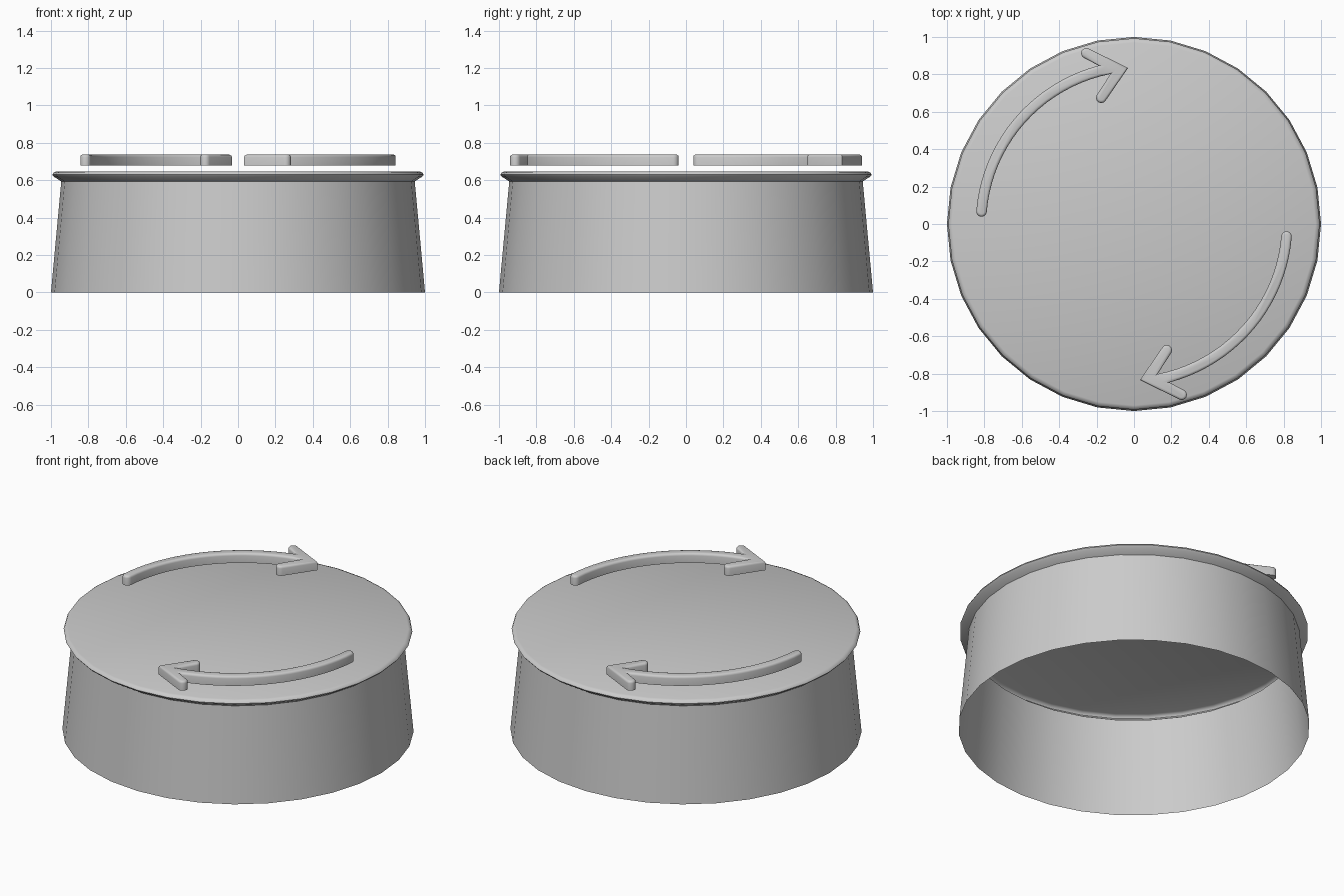
import bpy, bmesh, math
from mathutils import Vector, Matrix

if "Cube" in bpy.data.objects:
    bpy.data.objects.remove(bpy.data.objects["Cube"])


def finish(bm, name, angle):
    bmesh.ops.recalc_face_normals(bm, faces=bm.faces)
    mesh = bpy.data.meshes.new(name)
    bm.to_mesh(mesh)
    bm.free()
    obj = bpy.data.objects.new(name, mesh)
    bpy.context.collection.objects.link(obj)
    bpy.ops.object.select_all(action='DESELECT')
    obj.select_set(True)
    bpy.context.view_layer.objects.active = obj
    bpy.ops.object.shade_smooth_by_angle(angle=math.radians(angle))
    return obj


def lathe(name, profile, cap_top=False, n=32, angle=40):
    bm = bmesh.new()
    rings = [[bm.verts.new((r * math.cos(i * math.tau / n), r * math.sin(i * math.tau / n), z))
              for i in range(n)] for r, z in profile]
    for a, b in zip(rings, rings[1:]):
        for i in range(n):
            j = (i + 1) % n
            bm.faces.new((a[i], a[j], b[j], b[i]))
    if cap_top:
        bm.faces.new(rings[-1])
    ob = finish(bm, name, angle)
    # an open shell needs its normals pointing away from the axis
    f = ob.data.polygons[0]
    if f.normal.dot(Vector((f.center.x, f.center.y, 0))) < 0:
        ob.data.flip_normals()
    return ob


# Tapered open wall and flared lid shell
lathe("cap_wall", [(1.0, 0.0), (0.945, 0.593)])
lathe("cap_lid", [(0.945, 0.593), (0.984, 0.618), (0.993, 0.629),
                  (0.987, 0.640), (0.970, 0.647)], cap_top=True)

HALF = 0.028          # half the stroke width of the arrows
Z0, Z1 = 0.678, 0.737


def polar(r, deg):
    return Vector((math.cos(math.radians(deg)), math.sin(math.radians(deg)))) * r


def round_end(centre, first, turn, steps=8):
    # semicircle about centre, starting at offset direction "first"
    a0 = math.atan2(first.y, first.x)
    return [centre + Vector((math.cos(a0 + turn * math.pi * i / steps),
                             math.sin(a0 + turn * math.pi * i / steps))) * HALF
            for i in range(steps + 1)]


def arc(offset, end_deg, steps=20):
    return [polar(0.818 + 0.022 * (i / steps) ** 2 + offset,
                  175.3 + (end_deg - 175.3) * i / steps) for i in range(steps + 1)]


def arrow_outline():
    tip = Vector((-0.032, 0.834))
    n1, n2 = Vector((0.437, 0.9)), Vector((0.836, -0.548))
    pts = arc(HALF, 102.6)                                        # outer edge
    pts += round_end(Vector((-0.255, 0.913)), -n1, -1)            # outer barb
    pts += [tip]
    pts += round_end(Vector((-0.175, 0.675)), n2, -1)             # inner barb
    pts += list(reversed(arc(-HALF, 98.9)))                       # inner edge
    tail = polar(0.818, 175.3)
    pts += round_end(tail, -tail, -1)[1:-1]                       # tail end
    return pts


# Two raised arrows, the second turned half way round
for k, name in enumerate(("back_arrow", "front_arrow")):
    bm = bmesh.new()
    base = bm.faces.new([bm.verts.new((p.x, p.y, Z0)) for p in arrow_outline()])
    ext = bmesh.ops.extrude_face_region(bm, geom=[base], use_keep_orig=True)
    top = [v for v in ext["geom"] if isinstance(v, bmesh.types.BMVert)]
    bmesh.ops.translate(bm, verts=top, vec=(0, 0, Z1 - Z0))
    rim = [e for e in bm.edges if all(v.co.z > Z1 - 0.001 for v in e.verts)]
    bmesh.ops.bevel(bm, geom=rim, offset=0.014, segments=3, profile=0.5,
                    affect='EDGES', clamp_overlap=True)
    bmesh.ops.transform(bm, matrix=Matrix.Rotation(math.pi * k, 4, 'Z'), verts=bm.verts)
    finish(bm, name, 40)
